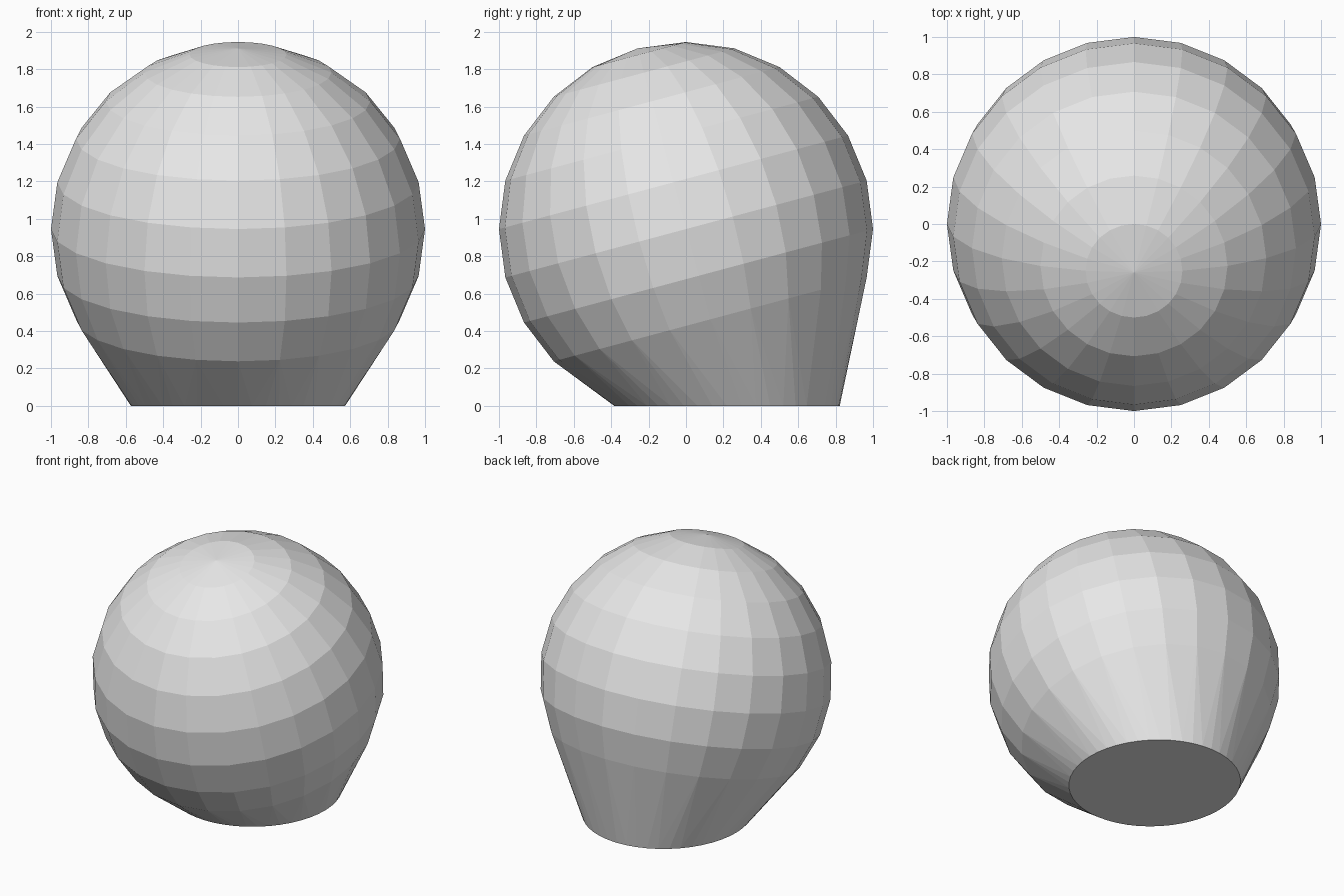
import bpy, bmesh, math
from mathutils import Matrix, Vector

if "Cube" in bpy.data.objects:
    bpy.data.objects.remove(bpy.data.objects["Cube"])

SEGMENTS = 24
STEP = math.radians(15)
CENTRE = Vector((0, 0, 0.945))
tilt = Matrix.Rotation(STEP, 3, 'X')   # pole leans towards the front

bm = bmesh.new()

# Faceted ball: pole and rings down to 30 degrees below the equator
bm.verts.new(tilt @ Vector((0, 0, 1)) + CENTRE)
for ring in range(1, 9):
    polar = ring * STEP
    for i in range(SEGMENTS):
        a = i * STEP
        p = Vector((math.sin(polar) * math.cos(a), math.sin(polar) * math.sin(a), math.cos(polar)))
        bm.verts.new(tilt @ p + CENTRE)

# Flat oval foot, set towards the back
FOOT_SIDES = 48
for i in range(FOOT_SIDES):
    a = 2 * math.pi * i / FOOT_SIDES
    bm.verts.new((0.573 * math.cos(a), 0.219 + 0.603 * math.sin(a), 0))

# Skin the ball and the neck, then merge coplanar triangles into panels
bmesh.ops.convex_hull(bm, input=bm.verts[:])
bmesh.ops.dissolve_limit(bm, angle_limit=math.radians(0.5), verts=bm.verts[:], edges=bm.edges[:])
bmesh.ops.recalc_face_normals(bm, faces=bm.faces[:])

mesh = bpy.data.meshes.new("ball_with_foot")
bm.to_mesh(mesh)
bm.free()

grey = bpy.data.materials.new("light_grey")
grey.diffuse_color = (0.8, 0.8, 0.8, 1)
grey.use_nodes = True
grey.node_tree.nodes["Principled BSDF"].inputs["Base Color"].default_value = grey.diffuse_color
mesh.materials.append(grey)

ball = bpy.data.objects.new("ball_with_foot", mesh)
bpy.context.collection.objects.link(ball)
